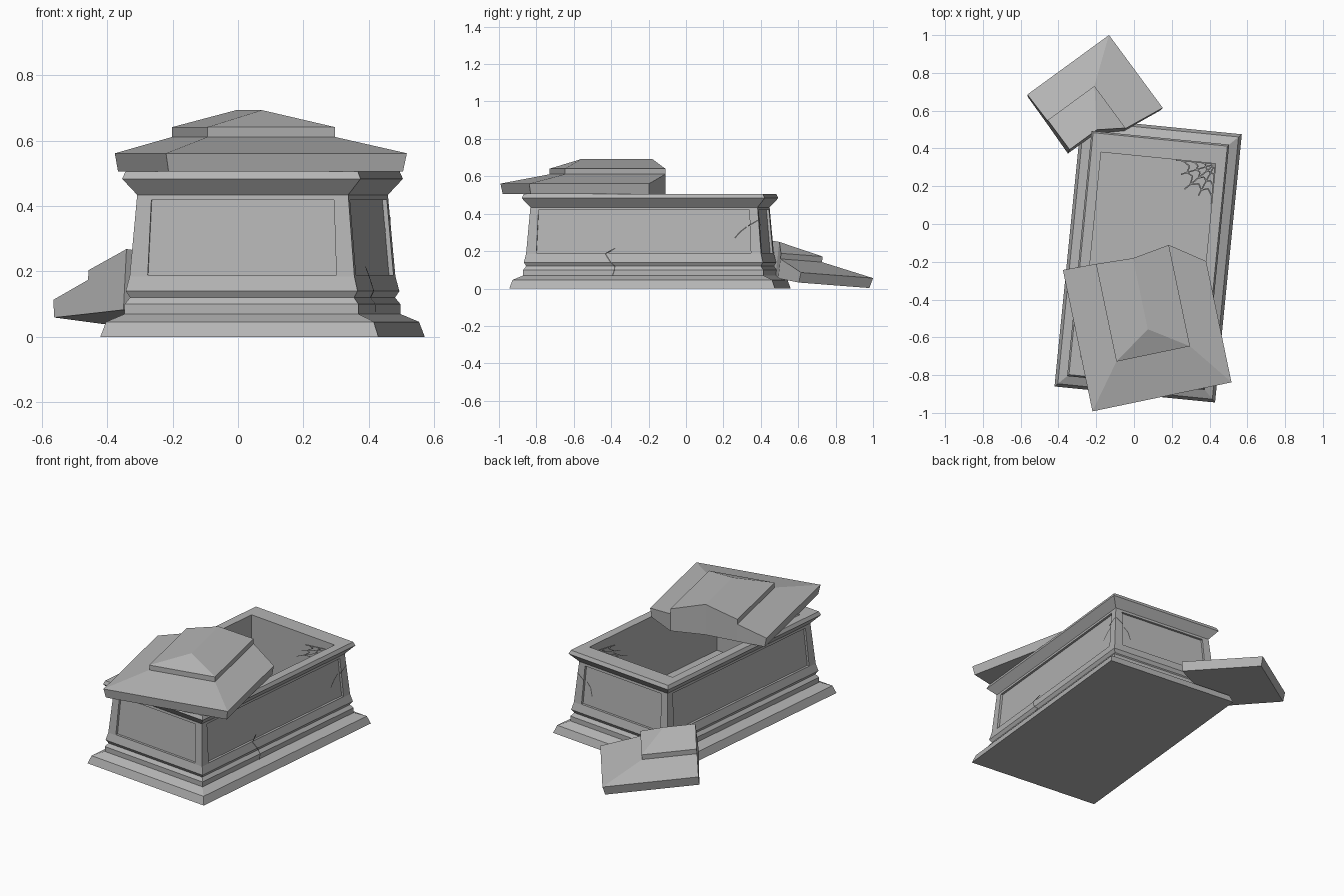
import bpy, math
from mathutils import Vector, Matrix

if "Cube" in bpy.data.objects:
    bpy.data.objects.remove(bpy.data.objects["Cube"])


def material(name, v):
    m = bpy.data.materials.new(name)
    m.diffuse_color = (v, v, v, 1)
    m.use_nodes = True
    m.node_tree.nodes["Principled BSDF"].inputs["Base Color"].default_value = m.diffuse_color
    return m


STONE = material("grey stone", 0.46)
CRACK = material("dark crack", 0.12)
WEB = material("cobweb grey", 0.3)


def make(name, verts, faces, mat, matrix, fix=True):
    me = bpy.data.meshes.new(name)
    me.from_pydata([tuple(v) for v in verts], [], faces)
    me.materials.append(mat)
    ob = bpy.data.objects.new(name, me)
    bpy.context.collection.objects.link(ob)
    me.transform(matrix)
    if fix:  # outward normals
        import bmesh
        bm = bmesh.new()
        bm.from_mesh(me)
        bmesh.ops.recalc_face_normals(bm, faces=bm.faces)
        bm.to_mesh(me)
        bm.free()
    return ob


def make_named(name, pts, faces, matrix):
    """Build a solid from labelled points and faces spelled with labels."""
    keys = list(pts)
    return make(name, pts.values(), [[keys.index(k) for k in f.split()] for f in faces],
                STONE, matrix)


# ---- Tomb body: moulded profile (inset, height), rings joined by quads ----
HW, HL = 0.427, 0.7135
BODY = Matrix.Translation((0.075, -0.1925, 0)) @ Matrix.Rotation(math.radians(-5.7), 4, 'Z')
PROFILE = [(0, 0), (0.016, 0.046), (0.068, 0.07), (0.068, 0.10), (0.083, 0.12),
           (0.071, 0.14), (0.082, 0.185), (0.103, 0.434), (0.061, 0.483), (0.07, 0.505)]
WALL = 6  # index of the ring under the panelled walls


def ring(hw, hl, z):
    return [Vector((sx * hw, sy * hl, z)) for sx, sy in ((-1, -1), (1, -1), (1, 1), (-1, 1))]


verts, faces = [], []
rings = [ring(HW - d, HL - d, z) for d, z in PROFILE]
rings += [ring(0.305, 0.545, 0.505), ring(0.305, 0.545, 0.10)]  # inside of the chest
for r in rings:
    verts += r
faces.append([3, 2, 1, 0])
faces.append([4 * (len(rings) - 1) + i for i in range(4)])
for k in range(len(rings) - 1):
    for i in range(4):
        j = (i + 1) % 4
        quad = [4 * k + i, 4 * k + j, 4 * k + 4 + j, 4 * k + 4 + i]
        if k != WALL:
            faces.append(quad)
            continue
        # recessed panel inside a frame
        a, b, c, d = (verts[q] for q in quad)
        along = (b - a).normalized()
        up = (d - a) / (d.z - a.z)
        up2 = (c - b) / (c.z - b.z)
        out = along.cross(Vector((0, 0, 1)))
        front = [a + along * 0.055 + up * 0.004, b - along * 0.055 + up2 * 0.004,
                 c - along * 0.045 - up2 * 0.015, d + along * 0.045 - up * 0.015]
        n = len(verts)
        verts += front + [p - out * 0.014 for p in front]
        for e in range(4):
            f = (e + 1) % 4
            faces.append([quad[e], quad[f], n + f, n + e])
            faces.append([n + e, n + f, n + 4 + f, n + 4 + e])
        faces.append([n + 4, n + 5, n + 6, n + 7])
make("tomb_body", verts, faces, STONE, BODY)

# ---- Lid, with a broken far end ----
B, E, T0, T1, R = 0, 0.055, 0.105, 0.135, 0.187
U0, U1, UM, W = 0.178, 0.576, 0.376, 0.752
V0, VP = 0.232, 0.366
lid = {
    "b0": (.01, .01, B), "b1": (W - .01, .01, B), "c4": (W - .01, .655, B),
    "c3": (U1, .78, B), "c2": (UM, .75, B), "c1": (U0, .76, B), "c0": (.01, .765, B),
    "e0": (0, 0, E), "e1": (W, 0, E), "g4": (W, .655, E), "g0": (0, .765, E),
    "t0": (U0, V0, T0), "t1": (U1, V0, T0), "h3": (U1, .78, T0), "h1": (U0, .76, T0),
    "s0": (U0, V0, T1), "s1": (U1, V0, T1), "k3": (U1, .78, T1), "k1": (U0, .76, T1),
    "p": (UM, VP, R), "k2": (UM, .75, R)}
make_named("lid", lid, [
    "b0 b1 c4 c3 c2 c1 c0", "b0 b1 e1 e0", "b1 c4 g4 e1", "c0 b0 e0 g0",
    "e0 e1 t1 t0", "e1 g4 h3 t1", "g0 e0 t0 h1",
    "t0 t1 s1 s0", "t1 h3 k3 s1", "h1 t0 s0 k1",
    "s0 s1 p", "s1 k3 k2 p", "k1 s0 p k2",
    "c0 g0 h1 c1", "c1 h1 k1 k2 c2", "c2 k2 k3 h3 c3", "c3 h3 g4 c4"],
    Matrix.Translation((-0.22, -0.992, 0.506)) @ Matrix.Rotation(math.radians(11.8), 4, 'Z'))

# ---- Broken lid corner leaning behind the body ----
u = Vector((0.285, -0.386, 0.03)).normalized()
v = Vector((-0.435, -0.317, 0.058)).normalized()
w = v.cross(u).normalized()
LEAN = Matrix.Translation((-0.135, 0.994, 0.001)) @ Matrix((u, v, w)).transposed().to_4x4()
piece = {
    "a": (.01, .01, B), "c": (.48, .01, B), "n": (.455, V0, B), "f": (UM, VP, B),
    "d": (UM, .545, B), "m": (U0, .54, B), "b": (.01, .538, B),
    "A": (0, 0, E), "C": (.48, 0, E), "Bt": (0, .538, E),
    "t": (U0, V0, T0), "nt": (.455, V0, T0), "mt": (U0, .54, T0),
    "s": (U0, V0, T1), "ns": (.455, V0, T1), "ms": (U0, .54, T1),
    "F": (UM, VP, R), "D": (UM, .545, R)}
make_named("broken_lid_corner", piece, [
    "a c n f d m b", "a c C A", "b a A Bt", "A C nt t", "Bt A t mt",
    "t nt ns s", "mt t s ms", "s ns F", "ms s F D",
    "b Bt mt m", "m mt ms D d", "d D F f", "f F ns nt n", "n nt C c"], LEAN)


# ---- Thin strips for cracks and cobweb ----
def strips(name, paths, mat, width):
    vs, fs = [], []
    for normal, pts in paths:
        normal = Vector(normal)
        pts = [Vector(p) + normal * 0.003 for p in pts]
        for p, q in zip(pts, pts[1:]):
            side = (q - p).cross(normal).normalized() * width / 2
            n = len(vs)
            vs += [p + side, q + side, q - side, p - side]
            fs.append([n, n + 1, n + 2, n + 3])
    make(name, vs, fs, mat, BODY, fix=False)


def inset(z):
    for (d0, z0), (d1, z1) in zip(PROFILE, PROFILE[1:]):
        if z0 <= z <= z1:
            return d0 + (d1 - d0) * (z - z0) / (z1 - z0)


def side(y, z, deep=0):
    return (HW - inset(z) - deep, y, z)


def back(x, z, deep=0):
    return (x, HL - inset(z) - deep, z)


strips("wall_cracks", [
    ((1, 0, 0), [side(-.165, .07), side(-.155, .10), side(-.155, .12), side(-.175, .14),
                 side(-.205, .185), side(-.155, .215, .014)]),
    ((1, 0, 0), [side(.488, .27, .014), side(.519, .305, .014), side(.552, .33, .014)]),
    ((1, 0, 0), [side(.562, .335), side(.613, .365)]),
    ((0, 1, 0), [back(.327, .365), back(.282, .335)]),
    ((0, 1, 0), [back(.268, .325, .014), back(.24, .30, .014), back(.225, .25, .014)]),
], CRACK, 0.007)

# cobweb in the back right inside corner
CORNER = Vector((0.303, 0.543, 0.465))


def web_point(i, r):
    a = math.radians(180 + 22.5 * i)
    reach = r * (0.21 if i % 2 == 0 else 0.19)
    return CORNER + Vector((math.cos(a), math.sin(a), -0.12)) * reach


paths = [((0, 0, 1), [CORNER, web_point(i, 1)]) for i in range(5)]
for r in (0.3, 0.55, 0.82):
    arc = []
    for i in range(5):
        arc.append(web_point(i, r))
        if i < 4:  # threads sag towards the corner
            arc.append((web_point(i, r) + web_point(i + 1, r)) / 2 * 0.85 + CORNER * 0.15)
    paths.append(((0, 0, 1), arc))
strips("cobweb", paths, WEB, 0.007)
